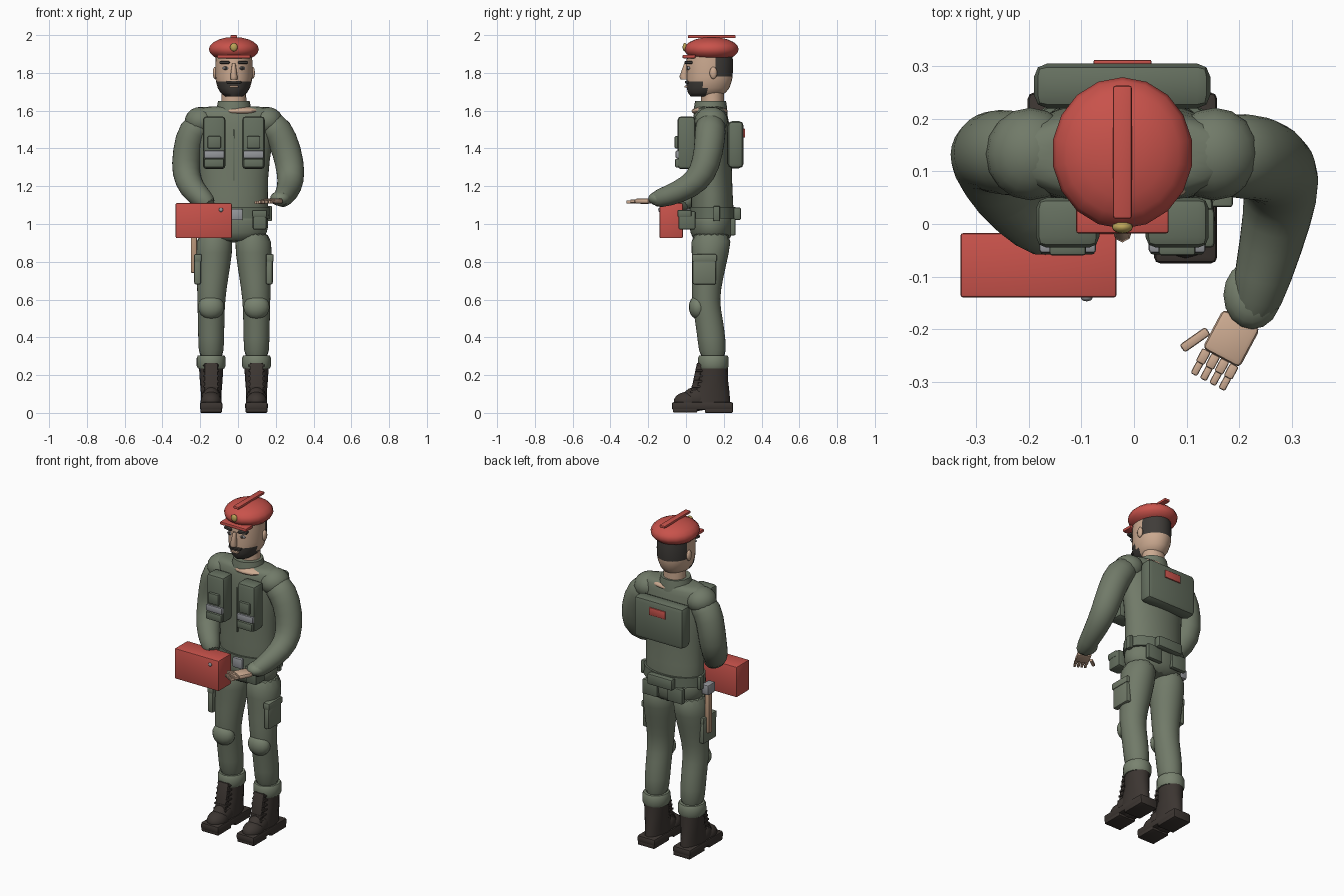
import bpy, bmesh, math
from mathutils import Vector, Matrix

cube = bpy.data.objects.get("Cube")
if cube:
    bpy.data.objects.remove(cube, do_unlink=True)

CX = -0.022  # body centre line


def material(name, r, g, b):
    m = bpy.data.materials.new(name)
    m.use_nodes = True
    m.diffuse_color = (r, g, b, 1)
    bsdf = m.node_tree.nodes["Principled BSDF"]
    bsdf.inputs["Base Color"].default_value = (r, g, b, 1)
    bsdf.inputs["Roughness"].default_value = 0.8
    return m


GREEN = material("uniform_green", .165, .195, .14)
PALE = material("pale_green", .19, .225, .16)
PACK = material("pouch_green", .13, .16, .115)
RED = material("red", .58, .085, .07)
SKIN = material("skin", .6, .4, .28)
BOOT = material("boot_brown", .045, .036, .031)
HAIR = material("hair", .05, .045, .04)
GREY = material("steel_grey", .3, .31, .33)
GOLD = material("gold", .5, .37, .1)
WOOD = material("wood", .48, .3, .19)


def finish(name, bm, mat, angle=35, subsurf=0):
    bmesh.ops.recalc_face_normals(bm, faces=bm.faces)
    me = bpy.data.meshes.new(name)
    bm.to_mesh(me)
    bm.free()
    me.materials.append(mat)
    ob = bpy.data.objects.new(name, me)
    bpy.context.collection.objects.link(ob)
    if subsurf:
        ob.modifiers.new("smooth", 'SUBSURF').levels = subsurf
    bpy.ops.object.select_all(action='DESELECT')
    ob.select_set(True)
    bpy.context.view_layer.objects.active = ob
    bpy.ops.object.shade_smooth_by_angle(angle=math.radians(angle))
    return ob


def box(name, x, y, z, mat, bevel=.006, turn=None):
    """Bevelled box from (min, max) pairs, turned about its centre."""
    bm = bmesh.new()
    bmesh.ops.create_cube(bm, size=1)
    size = [b - a for a, b in (x, y, z)]
    bmesh.ops.scale(bm, vec=size, verts=bm.verts)
    bevel = min(bevel, min(size) * .4)
    bmesh.ops.bevel(bm, geom=bm.edges[:], offset=bevel, segments=2, affect='EDGES', profile=.5)
    if turn:
        bmesh.ops.rotate(bm, matrix=turn, verts=bm.verts)
    bmesh.ops.translate(bm, vec=[(a + b) / 2 for a, b in (x, y, z)], verts=bm.verts)
    return finish(name, bm, mat)


def ball(name, centre, radii, mat, seg=16):
    bm = bmesh.new()
    bmesh.ops.create_uvsphere(bm, u_segments=seg, v_segments=10, radius=1)
    bmesh.ops.scale(bm, vec=radii, verts=bm.verts)
    bmesh.ops.translate(bm, vec=centre, verts=bm.verts)
    return finish(name, bm, mat, 60)


def loft(name, rings, mat, sides=16, subsurf=1, follow=False):
    """Skin through ellipses (x, y, z, rx, ry), level or square to the path."""
    bm = bmesh.new()
    pts = [Vector(r[:3]) for r in rings]
    loops = []
    for i, (p, r) in enumerate(zip(pts, rings)):
        rot = Matrix.Identity(3)
        if follow:
            t = pts[min(i + 1, len(pts) - 1)] - pts[max(i - 1, 0)]
            rot = Vector((0, 0, 1)).rotation_difference(t).to_matrix()
        turns = [math.tau * k / sides for k in range(sides)]
        loops.append([bm.verts.new(p + rot @ Vector((r[3] * math.cos(a), r[4] * math.sin(a), 0)))
                      for a in turns])
    for a, b in zip(loops, loops[1:]):
        for k in range(sides):
            n = (k + 1) % sides
            bm.faces.new((a[k], a[n], b[n], b[k]))
    bm.faces.new(loops[0])
    bm.faces.new(loops[-1])
    return finish(name, bm, mat, 50, subsurf)


# Jacket, collar and the bare chest under it
loft("jacket", [(CX, .14, 1.0, .18, .115), (CX, .14, 1.06, .185, .115), (CX, .135, 1.25, .18, .108),
                (CX, .135, 1.42, .205, .11), (CX, .13, 1.54, .225, .1), (CX, .13, 1.605, .235, .085),
                (CX, .13, 1.625, .16, .07)], GREEN, 20)
loft("collar", [(CX, .13, 1.58, .1, .09), (CX, .13, 1.62, .09, .087),
                (CX, .13, 1.65, .084, .082)], GREEN, 20, 0)
ball("bare_chest", (.01, .125, 1.598), (.12, .096, .027), SKIN)
box("jacket_zip", (CX - .004, CX + .004), (.02, .032), (1.23, 1.5), PACK, .002)

# Trousers
loft("hips", [(CX, .135, .9, .13, .09), (CX, .135, .95, .185, .115), (CX, .135, 1.02, .185, .122),
              (CX, .135, 1.07, .18, .115)], GREEN, 20)
for s, side in ((1, "left"), (-1, "right")):
    X = CX + s * .12
    loft(side + "_trouser_leg",
         [(X, .145, .26, .068, .073), (X, .135, .4, .07, .076), (X, .12, .5, .072, .076),
          (X, .102, .6, .075, .074), (X - s * .008, .115, .72, .085, .085),
          (X - s * .015, .13, .85, .1, .1), (X - s * .02, .135, .97, .098, .118)], GREEN)
    loft(side + "_trouser_cuff", [(X, .145, .235, .07, .075), (X, .145, .25, .077, .081),
                                  (X, .145, .29, .077, .081), (X, .145, .305, .07, .075)], PALE, 16, 0)
    ball(side + "_knee_pad", (X, .065, .56), (.069, .05, .065), PALE)
    px = CX + s * .19
    box(side + "_thigh_pocket", (px - .02, px + .016), (.035, .16), (.68, .83), GREEN, .01)
    box(side + "_thigh_pocket_flap", (px - .02, px + .02), (.032, .163), (.8, .84), GREEN)
    bx = CX + s * .085
    box(side + "_back_pocket", (bx - .05, bx + .05), (.235, .262), (.94, 1.03), PACK, .006)

    # Boots
    box(side + "_sole", (X - .06, X + .06), (-.075, .25), (.015, .058), BOOT, .012)
    box(side + "_heel", (X - .057, X + .057), (.1, .248), (0, .03), BOOT)
    box(side + "_tread", (X - .057, X + .057), (-.07, .06), (.002, .03), BOOT)
    loft(side + "_boot_shaft", [(X, .115, .05, .055, .12), (X, .13, .11, .055, .1),
                                (X, .143, .17, .06, .08), (X, .145, .25, .065, .076)], BOOT, 16, 0)
    ball(side + "_boot_toe", (X, .01, .06), (.056, .075, .052), BOOT)
    ball(side + "_boot_instep", (X, .06, .075), (.054, .08, .065), BOOT)
    lean = Matrix.Rotation(math.radians(-12), 3, 'X')
    box(side + "_boot_tongue", (X - .035, X + .035), (.04, .07), (.09, .265), BOOT, .006, lean)
    for i in range(6):
        z, y = .105 + i * .028, .022 + i * .008
        box(f"{side}_lace_{i}", (X - .042, X + .042), (y, y + .05), (z, z + .012), BOOT, .004)

# Belt and what hangs from it
loft("belt", [(CX, .14, 1.03, .192, .125), (CX, .14, 1.09, .19, .123)], PACK, 24, 0)
box("belt_buckle", (-.04, .025), (.002, .025), (1.02, 1.08), GREY)
box("front_pouch", (.078, .15), (-.04, .05), (.97, 1.07), PACK, .01)
box("front_pouch_flap", (.075, .153), (-.045, .03), (1.035, 1.075), PACK, .008)
box("rear_pouch", (CX - .085, CX + .085), (.25, .292), (1.02, 1.088), PACK, .012)
for x in (CX - .19, CX + .19):
    box("belt_loop", (x - .012, x + .012), (.145, .18), (1.015, 1.095), PACK)
box("tool_handle", (-.25, -.218), (.1, .135), (.74, .98), WOOD, .008)
box("tool_head", (-.255, -.21), (.08, .15), (.98, 1.04), GREY)

# Chest pouches
for s, side in ((1, "left"), (-1, "right")):
    x = CX + s * .104
    box(side + "_chest_pouch", (x - .06, x + .06), (-.045, .05), (1.29, 1.57), PACK, .02)
    box(side + "_chest_pocket", (x - .035, x + .035), (-.06, -.03), (1.4, 1.465), PACK, .006)
    box(side + "_chest_strap", (x - .054, x + .054), (-.055, -.03), (1.348, 1.388), GREY)
    box(side + "_chest_flap", (x - .052, x + .052), (-.058, -.03), (1.3, 1.345), PACK)

# Backpack
box("backpack", (-.19, .145), (.22, .305), (1.295, 1.545), PACK, .025)
box("backpack_patch", (-.077, .033), (.303, .312), (1.458, 1.505), RED, .003)

# Left arm, reaching forward
loft("left_sleeve", [(.222, -.185, 1.125, .045, .045), (.245, -.1, 1.145, .056, .056),
                     (.275, .02, 1.195, .068, .068), (.282, .09, 1.265, .077, .077),
                     (.262, .12, 1.38, .08, .08), (.215, .13, 1.5, .085, .085),
                     (.14, .13, 1.545, .08, .08)], GREEN, 14, 1, True)
ball("left_sleeve_cuff", (.225, -.135, 1.135), (.055, .065, .04), PALE)
ball("wristwatch", (.235, -.125, 1.155), (.026, .026, .03), GREY)
aim = Matrix.Rotation(math.radians(-28), 3, 'Z')
box("left_palm", (.145, .225), (-.26, -.175), (1.108, 1.135), SKIN, .01, aim)
for i in range(4):
    c = Vector((.184, -.2175, 1.12)) + aim @ Vector((-.03 + i * .02, 0, 0))
    for j, half in ((0, .009), (1, .007)):
        q = c + aim @ Vector((0, -.055 - j * .025, 0))
        box(f"left_finger_{i}_{j}", (q.x - half, q.x + half), (q.y - .014, q.y + .014),
            (1.112 - j * .004, 1.129 - j * .004), SKIN, .004, aim)
box("left_thumb", (.107, .125), (-.25, -.19), (1.105, 1.123), SKIN, .005,
    Matrix.Rotation(math.radians(-55), 3, 'Z'))

# Right arm, holding the case
loft("right_sleeve", [(-.145, -.03, 1.09, .045, .045), (-.185, -.005, 1.13, .058, .058),
                      (-.245, .06, 1.185, .07, .07), (-.28, .13, 1.265, .077, .077),
                      (-.27, .14, 1.38, .08, .08), (-.245, .135, 1.5, .085, .085),
                      (-.16, .13, 1.545, .08, .08)], GREEN, 14, 1, True)
box("right_hand", (-.13, -.05), (-.09, -.035), (1.02, 1.09), SKIN, .01)
box("case", (-.33, -.033), (-.14, -.017), (.925, 1.11), RED, .006)
ball("case_lock", (-.09, -.14, 1.075), (.011, .007, .011), GREY)

# Shoulder caps
for s, side in ((1, "left"), (-1, "right")):
    ball(side + "_shoulder", (CX + s * .175, .133, 1.545), (.085, .088, .075), GREEN)

# Head: beard and hair are face regions
loft("neck", [(CX, .14, 1.56, .068, .06), (CX, .14, 1.75, .064, .06)], SKIN, 16, 0)
head = loft("head", [(CX, .1, 1.675, .045, .075), (CX, .11, 1.695, .07, .1), (CX, .117, 1.72, .085, .113),
                     (CX, .122, 1.755, .095, .12), (CX, .125, 1.78, .098, .122),
                     (CX, .125, 1.86, .098, .124), (CX, .128, 1.91, .095, .115)], SKIN, 24, 0)
head.data.materials.append(HAIR)
for f in head.data.polygons:
    beard = f.center.z < 1.755 and f.center.y < .1
    hair = f.center.z > 1.775 and f.center.y > .145
    f.material_index = int(beard or hair)
box("mouth", (CX - .024, CX + .024), (-.008, .02), (1.722, 1.732), SKIN, .003)
box("moustache", (CX - .04, CX + .04), (-.006, .03), (1.745, 1.757), HAIR, .004)
loft("nose", [(CX, -.008, 1.765, .018, .02), (CX, -.012, 1.78, .019, .023),
              (CX, .0, 1.85, .009, .01)], SKIN, 8, 0)
for s, side in ((1, "left"), (-1, "right")):
    ball(side + "_ear", (CX + s * .1, .145, 1.8), (.012, .02, .032), SKIN, 10)
    ball(side + "_eye", (CX + s * .043, .014, 1.825), (.018, .008, .009), GREY, 10)
    ball(side + "_pupil", (CX + s * .043, .008, 1.825), (.008, .006, .008), HAIR, 8)
    box(side + "_eyebrow", (CX + s * .047 - .027, CX + s * .047 + .027), (-.003, .03), (1.848, 1.862), HAIR, .004,
        Matrix.Rotation(s * .25, 3, 'Z'))

# Beret
ball("beret", (CX, .135, 1.925), (.134, .144, .065), RED, 18)
box("beret_peak", (-.11, .066), (-.018, .05), (1.877, 1.896), RED, .005)
box("beret_ridge", (CX - .018, CX + .018), (.01, .263), (1.984, 2.0), RED, .005)
ball("beret_badge", (CX, -.006, 1.936), (.02, .012, .022), GOLD, 12)
